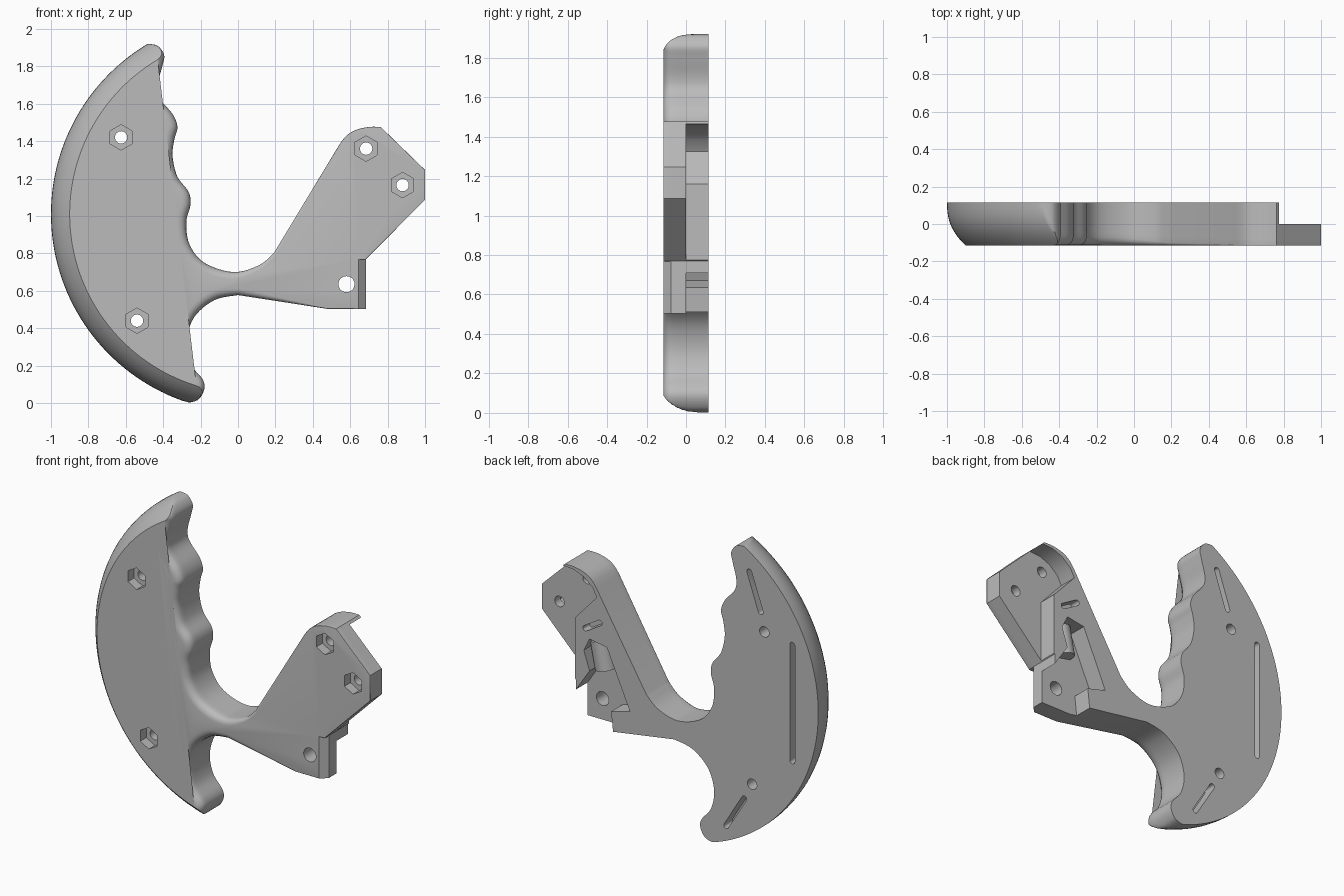
import bpy, bmesh, math
from mathutils import Vector

cube = bpy.data.objects.get("Cube")
if cube:
    bpy.data.objects.remove(cube)

grey = bpy.data.materials.new("plain grey")
grey.use_nodes = True
color = (0.5, 0.5, 0.5, 1)
grey.diffuse_color = color
grey.node_tree.nodes["Principled BSDF"].inputs["Base Color"].default_value = color

HALF = 0.115                      # half thickness
CENTER = Vector((0.06, 1.01))     # centre of the grip's outer arc
RADIUS = 1.06


def loft(name, rings):
    """Closed solid through rings of (x, y, z) points."""
    bm = bmesh.new()
    loops = [[bm.verts.new(p) for p in ring] for ring in rings]
    for a, b in zip(loops, loops[1:]):
        for i in range(len(a)):
            j = (i + 1) % len(a)
            bm.faces.new((a[i], a[j], b[j], b[i]))
    bm.faces.new(loops[0][::-1])
    bm.faces.new(loops[-1])
    if bm.calc_volume(signed=True) < 0:
        bmesh.ops.reverse_faces(bm, faces=bm.faces)
    mesh = bpy.data.meshes.new(name)
    bm.to_mesh(mesh)
    bm.free()
    mesh.materials.append(grey)
    ob = bpy.data.objects.new(name, mesh)
    bpy.context.collection.objects.link(ob)
    return ob


def flat(pts, y):
    return [(p[0], y, p[1]) for p in pts]


def prism(name, pts, y0, y1):
    return loft(name, [flat(pts, y0), flat(pts, y1)])


def arc(center, r, start, end, n):
    angles = [math.radians(start + (end - start) * i / n) for i in range(n + 1)]
    return [Vector((center[0] + r * math.cos(a), center[1] + r * math.sin(a))) for a in angles]


def circle(center, r, n=28, turn=0):
    return arc(center, r, turn, turn + 360, n)[:-1]


def capsule(a, b, r):
    a, b = Vector(a), Vector(b)
    t = math.degrees(math.atan2(b.y - a.y, b.x - a.x))
    return arc(b, r, t - 90, t + 90, 8) + arc(a, r, t + 90, t + 270, 8)


def spline(points, n=6):
    """Smooth curve through the points."""
    p = [Vector(q) for q in points]
    p = [p[0]] + p + [p[-1]]
    out = []
    for a, b, c, d in zip(p, p[1:], p[2:], p[3:]):
        for i in range(n):
            t = i / n
            out.append(0.5 * (2 * b + (c - a) * t + (2 * a - 5 * b + 4 * c - d) * t * t
                              + (3 * b - a - 3 * c + d) * t ** 3))
    return out + [p[-1]]


def volume(mesh):
    bm = bmesh.new()
    bm.from_mesh(mesh)
    v = bm.calc_volume(signed=True)
    bm.free()
    return v


def cut(ob, cutter):
    """Subtract the cutter with the first solver that gives a sound solid."""
    before = volume(ob.data)
    mod = ob.modifiers.new("cut", "BOOLEAN")
    mod.operation, mod.object = "DIFFERENCE", cutter
    for solver in ("EXACT", "MANIFOLD", "FLOAT"):
        mod.solver = solver
        graph = bpy.context.evaluated_depsgraph_get()
        graph.update()
        result = bpy.data.meshes.new_from_object(ob.evaluated_get(graph))
        if before * 0.6 < volume(result) < before:
            ob.data = result
            break
    ob.modifiers.remove(mod)
    bpy.data.objects.remove(cutter)


# Outline: finger grooves, arm, lower horn, outer arc
fingers = [(-.485, 1.92), (-.43, 1.91), (-.395, 1.86), (-.405, 1.8), (-.43, 1.7), (-.42, 1.63),
           (-.35, 1.545), (-.324, 1.476), (-.34, 1.41), (-.35, 1.32), (-.324, 1.21),
           (-.265, 1.13), (-.254, 1.06), (-.276, .97), (-.26, .85), (-.18, .75),
           (-.024, .7), (.115, .738), (.195, .807)]
arm_top = [(.544, 1.385), (.58, 1.43), (.63, 1.46), (.7, 1.476), (.763, 1.476)]
arm_end = [(1, 1.246), (1, 1.086), (.685, .77), (.685, .503), (.48, .503)]
horn = [(0, .577), (-.126, .55), (-.233, .46), (-.276, .33), (-.254, .21), (-.19, .128),
        (-.18, .075), (-.21, .02), (-.26, .002)]
outline = (spline(fingers) + spline(arm_top, 3) + [Vector(p) for p in arm_end]
           + spline(horn) + arc(CENTER, RADIUS, 250, 123, 60))


def edge_width(p):
    """Rounded front edge: wide on the grip, fading along the arm."""
    fade = min(max((p.x + .1) / .4, 0), 1)
    return .045 * (1 - fade) + .003 * fade


def crowned(p, y):
    """Pull points inside the crowned outer side of the grip."""
    r = RADIUS - .1 * max(0, (HALF - y) / (2 * HALF)) ** 2.5
    d = p - CENTER
    if p.x < 0 and d.length > r:
        p = CENTER + d * (r / d.length)
    return (p.x, y, p.y)


inward = []
for i, p in enumerate(outline):
    d = (outline[(i + 1) % len(outline)] - outline[i - 1]).normalized()
    inward.append(Vector((d.y, -d.x)))      # outline runs clockwise
rings = []
for k in range(7):                          # straight walls
    rings.append([crowned(p, HALF + (edge_width(p) - 2 * HALF) * k / 7) for p in outline])
for k in range(5):                          # rounded front edge
    t = math.radians(22.5 * k)
    rings.append([crowned(p + n * edge_width(p) * (1 - math.cos(t)),
                          -HALF + edge_width(p) * (1 - math.sin(t)))
                  for p, n in zip(outline, inward)])
body = loft("grip_and_arm", rings)

# Stepped back of the arm, with top lip and mechanism pocket
step = [(.8, 1.465), (.7, 1.458), (.63, 1.43), (.57, 1.38), (.54, 1.325), (.69, 1.16),
        (.69, .7), (.59, .85), (.63, .97), (.59, 1.05), (.47, 1.03), (.31, .67),
        (.44, .635), (.42, .45), (1.2, .45), (1.2, 1.465)]
cut(body, prism("step_cutter", step, 0, .2))

# Chamfer on the front of the arm's lower end
chamfer = [[(x, y, .45), (.9, y, .45), (.9, y, .768), (x, y, .768)]
           for x, y in ((.635, -.125), (.725, -.035))]
cut(body, loft("chamfer_cutter", chamfer))

# Bolt holes with hexagonal nut pockets
for spot in [(-.625, 1.42), (-.54, .44), (.685, 1.36), (.88, 1.165)]:
    cut(body, prism("hole_cutter", circle(spot, .033), -.2, .2))
    cut(body, prism("nut_cutter", circle(spot, .068, 6, 90), -.2, -.055))
cut(body, prism("pivot_cutter", circle((.58, .635), .043), -.2, .2))

# Grooves in the back
for a, b, floor in [((-.52, 1.77), (-.6, 1.54), .03), ((-.82, 1.39), (-.82, .66), .03),
                    ((-.485, .335), (-.36, .13), .03), ((.62, 1.11), (.52, 1.17), .05)]:
    cut(body, prism("groove_cutter", capsule(a, b, .017), floor, .2))

# Rounded post in the pocket
bpy.ops.mesh.primitive_cylinder_add(vertices=32, radius=.065, depth=.18)
post = bpy.context.object
post.name = "pocket_post"
low, high = Vector((.54, .02, .85)), Vector((.575, .02, 1.02))
post.location = (low + high) / 2
post.rotation_euler = (high - low).to_track_quat("Z", "Y").to_euler()
post.data.materials.append(grey)

# Smooth shading with sharp edges kept
bpy.ops.object.select_all(action="DESELECT")
for ob in (body, post):
    ob.select_set(True)
bpy.context.view_layer.objects.active = body
bpy.ops.object.shade_smooth_by_angle(angle=math.radians(32))
